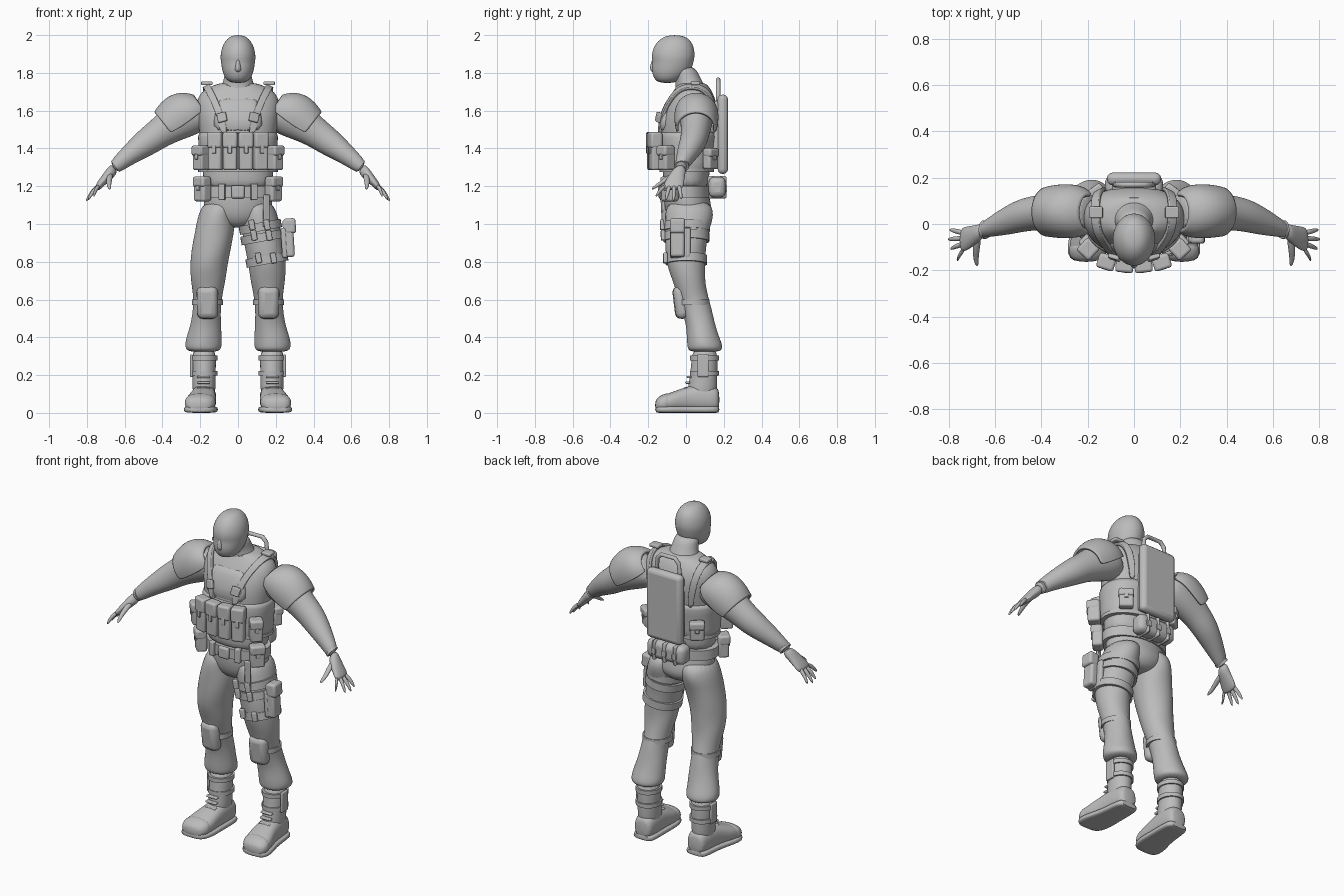
import bpy, bmesh, math
from mathutils import Vector, Matrix

default = bpy.data.objects.get("Cube")
if default:
    bpy.data.objects.remove(default)

GREY = (0.5, 0.5, 0.5, 1)
mat = bpy.data.materials.new("plain grey")
mat.use_nodes = True
mat.diffuse_color = GREY
mat.node_tree.nodes["Principled BSDF"].inputs["Base Color"].default_value = GREY

X, Y, Z = Vector((1, 0, 0)), Vector((0, 1, 0)), Vector((0, 0, 1))
SIDES = (("left", 1), ("right", -1))


def finish(name, bm, angle=50):
    bmesh.ops.recalc_face_normals(bm, faces=bm.faces)
    mesh = bpy.data.meshes.new(name)
    bm.to_mesh(mesh)
    bm.free()
    mesh.materials.append(mat)
    ob = bpy.data.objects.new(name, mesh)
    bpy.context.collection.objects.link(ob)
    bpy.ops.object.select_all(action='DESELECT')
    ob.select_set(True)
    bpy.context.view_layer.objects.active = ob
    bpy.ops.object.shade_smooth_by_angle(angle=math.radians(angle))
    return ob


def subdivide(ob, levels):
    mod = ob.modifiers.new("smooth", 'SUBSURF')
    mod.levels = mod.render_levels = levels


def thicken(ob, amount):
    mod = ob.modifiers.new("thickness", 'SOLIDIFY')
    mod.thickness, mod.offset = amount, 1


def loft(name, rings, u=X, v=Y, n=16, power=1, half=False, wrinkle=0, levels=2):
    """Skin a list of (centre, half width, half depth) sections."""
    bm = bmesh.new()
    loops = []
    for c, a, b in rings:
        loop = []
        for i in range(n):
            t = math.pi * (i / (n - 1) * 1.2 - .1) if half else math.tau * i / n
            k = 1 + wrinkle * math.sin(3 * t + 45 * c[2]) * math.cos(70 * c[2] + t)
            co, si = math.cos(t), math.sin(t)
            p = u * math.copysign(abs(co) ** power, co) * a
            q = v * math.copysign(abs(si) ** power, si) * b
            loop.append(bm.verts.new(Vector(c) + (p + q) * k))
        loops.append(loop)
    for lo, hi in zip(loops, loops[1:]):
        for i in range(n - 1 if half else n):
            j = (i + 1) % n
            bm.faces.new((lo[i], lo[j], hi[j], hi[i]))
    if not half:
        bm.faces.new(loops[0])
        bm.faces.new(loops[-1])
    ob = finish(name, bm)
    if levels:
        subdivide(ob, levels)
    return ob


def box(name, centre, size, yaw=0, pitch=0, roll=0, bevel=.012):
    bm = bmesh.new()
    rot = Matrix.Rotation(yaw, 4, 'Z') @ Matrix.Rotation(roll, 4, 'Y') @ Matrix.Rotation(pitch, 4, 'X')
    m = Matrix.Translation(centre) @ rot @ Matrix.Diagonal((*size, 1))
    bmesh.ops.create_cube(bm, size=1, matrix=m)
    ob = finish(name, bm)
    mod = ob.modifiers.new("bevel", 'BEVEL')
    mod.width, mod.segments = bevel, 3
    return ob


def pouch(name, centre, size, yaw=0):
    """Rounded bag with a flap and a snap tab on its outward face."""
    w, d, h = size
    box(name, centre, size, yaw)
    turn = Matrix.Rotation(yaw, 3, 'Z')
    c = Vector(centre)
    box(name + "_flap", c + turn @ Vector((0, -.005, h * .3)), (w * 1.06, d * 1.05, h * .42), yaw)
    box(name + "_tab", c + turn @ Vector((0, -d * .52, h * .05)), (w * .3, .012, h * .22), yaw, bevel=.004)


def band(name, centre, a, b, height, roll=0):
    """Strap loop around a limb or the waist."""
    h = height / 2
    up = Matrix.Rotation(roll, 3, 'Y')
    c = Vector(centre)
    rings = [(c + up @ Z * s * h, a * k, b * k) for s, k in ((-1, .93), (-1, 1), (1, 1), (1, .93))]
    return loft(name, rings, up @ X, Y, n=32, levels=0)


def ribbon(name, path, width, target):
    """Webbing laid onto the body."""
    bm = bmesh.new()
    rows = [[bm.verts.new(Vector(p) + X * width * (k - 1) / 2) for k in range(3)] for p in path]
    for a, b in zip(rows, rows[1:]):
        for k in range(2):
            bm.faces.new((a[k], a[k + 1], b[k + 1], b[k]))
    ob = finish(name, bm)
    subdivide(ob, 3)
    mod = ob.modifiers.new("lay", 'SHRINKWRAP')
    mod.target, mod.offset, mod.wrap_mode = target, .01, 'ABOVE_SURFACE'
    mod = ob.modifiers.new("thickness", 'SOLIDIFY')
    mod.thickness, mod.offset = .016, 0
    return ob


def upright(rows):
    return [((0, cy, z), a, b) for z, cy, a, b in rows]


# Head, face and neck
loft("head", upright([(2, -.06, .03, .035), (1.98, -.06, .06, .08), (1.94, -.065, .086, .108),
                      (1.89, -.068, .095, .117), (1.86, -.068, .092, .109), (1.82, -.076, .086, .108),
                      (1.78, -.088, .074, .088), (1.745, -.1, .045, .05)]), n=20)
loft("nose", upright([(1.88, -.165, .012, .012), (1.84, -.172, .014, .02), (1.815, -.17, .022, .024),
                      (1.8, -.16, .015, .015)]), n=8)
loft("brow", upright([(1.9, -.135, .05, .04), (1.885, -.145, .06, .04), (1.87, -.135, .05, .035)]))
loft("neck", upright([(1.84, -.02, .07, .068), (1.78, .005, .072, .068), (1.73, .025, .088, .078),
                      (1.66, .03, .13, .1)]))

# Torso and vest
torso = loft("torso", upright([(1.75, .03, .09, .07), (1.73, .035, .14, .085), (1.7, .035, .2, .105),
                               (1.64, .03, .225, .135), (1.55, .015, .215, .152), (1.45, .008, .2, .145),
                               (1.35, .003, .19, .132), (1.25, 0, .185, .122), (1.17, 0, .185, .12)]),
             n=24, power=.9)
loft("vest", upright([(1.27, 0, .2, .132), (1.28, .005, .207, .14), (1.38, .005, .208, .146),
                      (1.47, .01, .215, .155), (1.5, .012, .212, .152)]), n=24, power=.85, levels=1)
loft("chest_panel", upright([(1.48, -.105, .14, .045), (1.56, -.1, .13, .045), (1.64, -.08, .11, .035),
                             (1.67, -.06, .1, .03)]), power=.6, levels=1)
band("vest_hem", (0, .004, 1.285), .212, .145, .02)
band("collar", (0, .03, 1.725), .105, .085, .02)

# Magazine pouches across the chest
for i, x in enumerate((-.118, -.04, .04, .118)):
    pouch(f"magazine_pouch_{i}", (x, -.175 + x * x, 1.385), (.073, .06, .2), x * 2.6)

# Hips and belt
loft("hips", upright([(1.22, 0, .18, .118), (1.12, .005, .185, .122), (1.05, .02, .18, .128),
                      (1, .02, .12, .1), (.98, .02, .06, .06)]), n=20)
band("belt", (0, 0, 1.17), .2, .132, .06)
box("buckle", (0, -.135, 1.17), (.07, .025, .07))
for x in (-.085, .085):
    box("belt_loop", (x, -.122, 1.17), (.035, .03, .085), x * 3, bevel=.006)

# Back plate pack with handle, and the lower roll pack
box("back_pack", (0, .195, 1.475), (.235, .055, .42), bevel=.025)
box("back_pack_pad", (0, .165, 1.47), (.19, .05, .36))
handle = bpy.data.curves.new("pack_handle", 'CURVE')
handle.dimensions, handle.bevel_depth, handle.bevel_resolution = '3D', .012, 3
spline = handle.splines.new('POLY')
outline = [(-.08, 1.65), (-.07, 1.74), (-.045, 1.765), (.045, 1.765), (.07, 1.74), (.08, 1.65)]
spline.points.add(len(outline) - 1)
for point, (x, z) in zip(spline.points, outline):
    point.co = (x, .17, z, 1)
handle.materials.append(mat)
bpy.context.collection.objects.link(bpy.data.objects.new("pack_handle", handle))
box("lower_pack", (0, .165, 1.195), (.25, .09, .11), bevel=.03)
for x in (-.07, 0, .07):
    box("lower_pack_strap", (x, .165, 1.195), (.022, .1, .12), bevel=.02)
    box("lower_pack_clip", (x, .212, 1.19), (.03, .012, .035), bevel=.004)

leg_rings = [(1.13, .09, .015, .085, .11), (1.05, .112, .02, .1, .13), (.97, .122, .005, .104, .12),
             (.87, .142, -.003, .106, .108), (.78, .155, 0, .099, .1), (.7, .158, .015, .092, .088),
             (.62, .16, .035, .076, .08), (.55, .165, .055, .074, .08), (.47, .17, .077, .08, .078),
             (.4, .18, .09, .092, .086), (.35, .184, .102, .1, .094), (.32, .182, .1, .085, .084)]
arm_rings = [(.17, .05, 1.6, .085, .08), (.26, .055, 1.575, .094, .115), (.34, .055, 1.53, .085, .1),
             (.41, .05, 1.485, .077, .082), (.48, .04, 1.435, .074, .076), (.55, .015, 1.385, .064, .06),
             (.62, -.012, 1.33, .043, .045), (.66, -.03, 1.295, .033, .036)]
palm_rings = [(.65, -.026, 1.3, .032, .034), (.69, -.05, 1.255, .045, .028), (.73, -.065, 1.21, .056, .021),
              (.75, -.07, 1.185, .052, .016)]
pad_rings = [(.2, .05, 1.62, .07, .065), (.235, .055, 1.605, .098, .102), (.29, .055, 1.57, .106, .122),
             (.345, .055, 1.53, .1, .112), (.375, .053, 1.51, .094, .095)]
foot_rings = [(.178, .177, .07, .045, .055), (.15, .177, .075, .062, .07), (.07, .18, .08, .066, .075),
              (0, .185, .073, .07, .066), (-.07, .195, .06, .083, .052), (-.13, .203, .05, .08, .042),
              (-.165, .207, .04, .05, .026)]
finger_ends = [(-.108, -.16, .765, 1.145), (-.085, -.108, .795, 1.125), (-.062, -.066, .805, 1.12),
               (-.038, -.024, .798, 1.13)]

for side, s in SIDES:
    def sided(rows):
        return [((s * x, y, z), a, b) for x, y, z, a, b in rows]
    arm_up = Vector((s * .6, 0, .8))

    # Arms, hands and shoulder pads
    loft(side + "_arm", sided(arm_rings), Y, arm_up)
    loft(side + "_palm", sided(palm_rings), Y, arm_up, n=12)
    band(side + "_cuff", (s * .645, -.024, 1.308), .036, .04, .014, s * 2.2)
    for i, (y0, y1, x1, z1) in enumerate(finger_ends):
        a, b = Vector((s * .735, y0, 1.205)), Vector((s * x1, y1, z1))
        mid = a.lerp(b, .5) + arm_up * .008
        loft(f"{side}_finger_{i}", [(a, .013, .013), (mid, .012, .012), (b, .007, .007)], Y, arm_up, n=8)
    loft(side + "_thumb", sided([(.675, -.05, 1.265, .018, .02), (.682, -.11, 1.235, .016, .016),
                                 (.684, -.15, 1.205, .013, .013), (.678, -.183, 1.185, .007, .007)]),
         Vector((s * .8, 0, -.6)), arm_up, n=8)
    pad = loft(side + "_shoulder_pad", sided(pad_rings), Y, arm_up, half=True)
    thicken(pad, .014)

    # Harness straps over the shoulder
    ribbon(side + "_harness", [(s * x, y, z) for x, y, z in
           ((.075, -.15, 1.48), (.1, -.14, 1.59), (.14, -.09, 1.68), (.165, 0, 1.73), (.165, .09, 1.72),
            (.15, .15, 1.63), (.14, .16, 1.48))], .042, torso)
    box(side + "_harness_buckle", (s * .085, -.145, 1.565), (.05, .02, .05), s * .3, -.15, s * .25, .006)
    box(side + "_shoulder_clip", (s * .165, .05, 1.745), (.06, .05, .02), bevel=.006)

    # Side, rear and hip pouches
    pouch(side + "_side_pouch", (s * .195, -.105, 1.35), (.07, .07, .13), s * .75)
    pouch(side + "_rear_pouch", (s * .165, .13, 1.345), (.08, .05, .11), s * 2.5)
    pouch(side + "_hip_pouch", (s * .188, -.085, 1.185), (.08, .06, .13), s * .8)

    # Trousers and knee pads
    loft(side + "_trouser_leg", [((s * x, y, z), a, b) for z, x, y, a, b in leg_rings], n=24, wrinkle=.035)
    box(side + "_knee_pad", (s * .162, -.028, .585), (.112, .07, .175), s * .1, .12, bevel=.032)
    band(side + "_knee_strap", (s * .162, .04, .585), .082, .085, .03)

    # Boots
    loft(side + "_boot_shaft", [((s * .18, y, z), a, b) for z, y, a, b in
         ((.35, .1, .066, .07), (.25, .097, .064, .07), (.15, .09, .062, .078), (.06, .08, .06, .08))])
    loft(side + "_boot_foot", [((s * x, y, z), a, b) for y, x, z, a, b in foot_rings], X, Z, power=.8)
    loft(side + "_boot_sole", [((s * x, y, .018), a + .008, .018) for y, x, z, a, b in foot_rings],
         X, Z, power=.5, levels=1)
    loft(side + "_toe_cap", [((s * x, y, z), a + .004, b + .005) for y, x, z, a, b in foot_rings[4:]], X, Z,
         power=.8)
    for z in (.21, .29):
        band(side + "_boot_strap", (s * .18, .097, z), .071, .077, .025)
    box(side + "_boot_guard", (s * .246, .09, .25), (.016, .06, .12), bevel=.006)
    for z in (.13, .16, .19):
        box(side + "_boot_lace", (s * .182, .24 * z - .03, z), (.07, .025, .012), bevel=.005)

# Thigh rig and holster
for z, a, b in ((.985, .113, .126), (.93, .115, .122), (.81, .112, .11)):
    band("thigh_strap", (.115 + (1 - z) * .2, .002, z), a, b, .045, -.18)
    for x in (.07, .15):
        box("thigh_clip", (x + (1 - z) * .2, -b, z + .01), (.03, .022, .055), .1, 0, -.18, .006)
box("drop_strap", (.15, -.12, 1.07), (.035, .015, .17), .35, .05, bevel=.005)
box("holster", (.268, -.045, .925), (.055, .075, .2), 0, 0, -.06, .014)
box("holster_flap", (.275, -.045, .99), (.062, .08, .08), 0, 0, -.06, .014)
box("holster_mount", (.245, -.03, .9), (.03, .11, .16), 0, 0, -.06)
